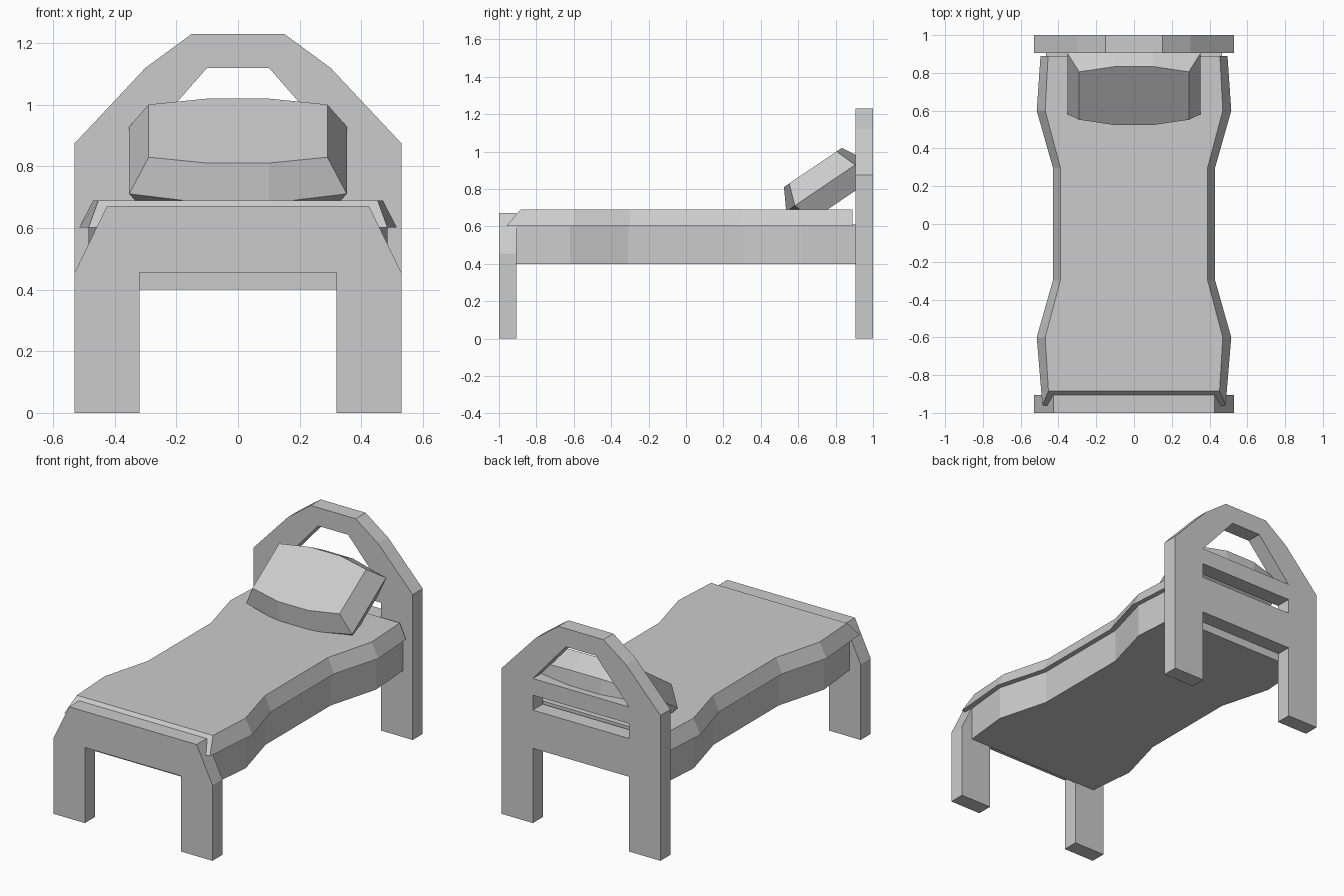
import bpy, bmesh
from math import radians
from mathutils import Matrix

if "Cube" in bpy.data.objects:
    bpy.data.objects.remove(bpy.data.objects["Cube"])


def finish(name, bm):
    bmesh.ops.remove_doubles(bm, verts=bm.verts[:], dist=1e-5)
    bmesh.ops.recalc_face_normals(bm, faces=bm.faces[:])
    mesh = bpy.data.meshes.new(name)
    bm.to_mesh(mesh)
    bm.free()
    obj = bpy.data.objects.new(name, mesh)
    bpy.context.collection.objects.link(obj)
    return obj


def loft(name, rings):
    """Skin a stack of equal-length closed rings and cap both ends."""
    bm = bmesh.new()
    vs = [[bm.verts.new(p) for p in ring] for ring in rings]
    n = len(rings[0])
    for a, b in zip(vs, vs[1:]):
        for i in range(n):
            j = (i + 1) % n
            bm.faces.new((a[i], a[j], b[j], b[i]))
    bm.faces.new(vs[0])
    bm.faces.new(vs[-1])
    return finish(name, bm)


def mirrored(half):
    """Close a right-hand half outline (a, b) by mirroring it in a = 0."""
    return half + [(-a, b) for a, b in reversed(half)]


def board(name, half, y0, y1):
    """Upright panel: an x-z half outline extruded along y."""
    pts = mirrored(half)
    return loft(name, [[(x, y, z) for x, z in pts] for y in (y0, y1)])


def cut(obj, half):
    """Cut a symmetric x-z opening right through a panel."""
    cutter = board(obj.name + "_cutter", half, -2, 2)
    cutter.hide_render = True
    cutter.hide_viewport = True
    mod = obj.modifiers.new("opening", "BOOLEAN")
    mod.operation = "DIFFERENCE"
    mod.solver = "EXACT"
    mod.object = cutter


def slab(name, layers):
    """Horizontal slab lofted through (z, half outline) layers."""
    return loft(name, [[(x, y, z) for x, y in mirrored(h)] for z, h in layers])


# Headboard: legs and peaked outline, with a slot and a trapezoid opening
head = board("headboard", [(0.32, 0.45), (0.32, 0), (0.53, 0), (0.53, 0.875),
                           (0.30, 1.12), (0.15, 1.23)], 0.905, 1.0)
cut(head, [(0.32, 0.68), (0.32, 0.77)])
cut(head, [(0.32, 0.87), (0.10, 1.12)])

# Footboard with legs
board("footboard", [(0.32, 0.455), (0.32, 0), (0.53, 0), (0.53, 0.455),
                    (0.425, 0.672)], -1.0, -0.905)

# Waisted bed base
base = [(0.455, -0.91), (0.485, -0.62), (0.40, -0.31), (0.40, 0.31),
        (0.485, 0.62), (0.465, 0.91)]
slab("bed_base", [(0.40, base), (0.61, base)])

# Blanket with sloping sides and a front flap over the footboard
slab("blanket", [
    (0.602, [(0.485, -0.96), (0.515, -0.60), (0.43, -0.30), (0.43, 0.30),
             (0.515, 0.60), (0.495, 0.89)]),
    (0.69, [(0.453, -0.885), (0.47, -0.60), (0.39, -0.30), (0.39, 0.30),
            (0.47, 0.60), (0.455, 0.89)])])


# Pillow leaning on the headboard, widest at mid thickness
def pillow_ring(z, x, end, mid):
    return z, [(0.10, -mid), (x, -end), (x, end), (0.10, mid)]


pillow = slab("pillow", [pillow_ring(-0.115, 0.29, 0.153, 0.187),
                         pillow_ring(0, 0.353, 0.195, 0.25),
                         pillow_ring(0.115, 0.29, 0.153, 0.187)])
pillow.data.transform(Matrix.Translation((0, 0.743, 0.82)) @
                      Matrix.Rotation(radians(34), 4, "X"))
